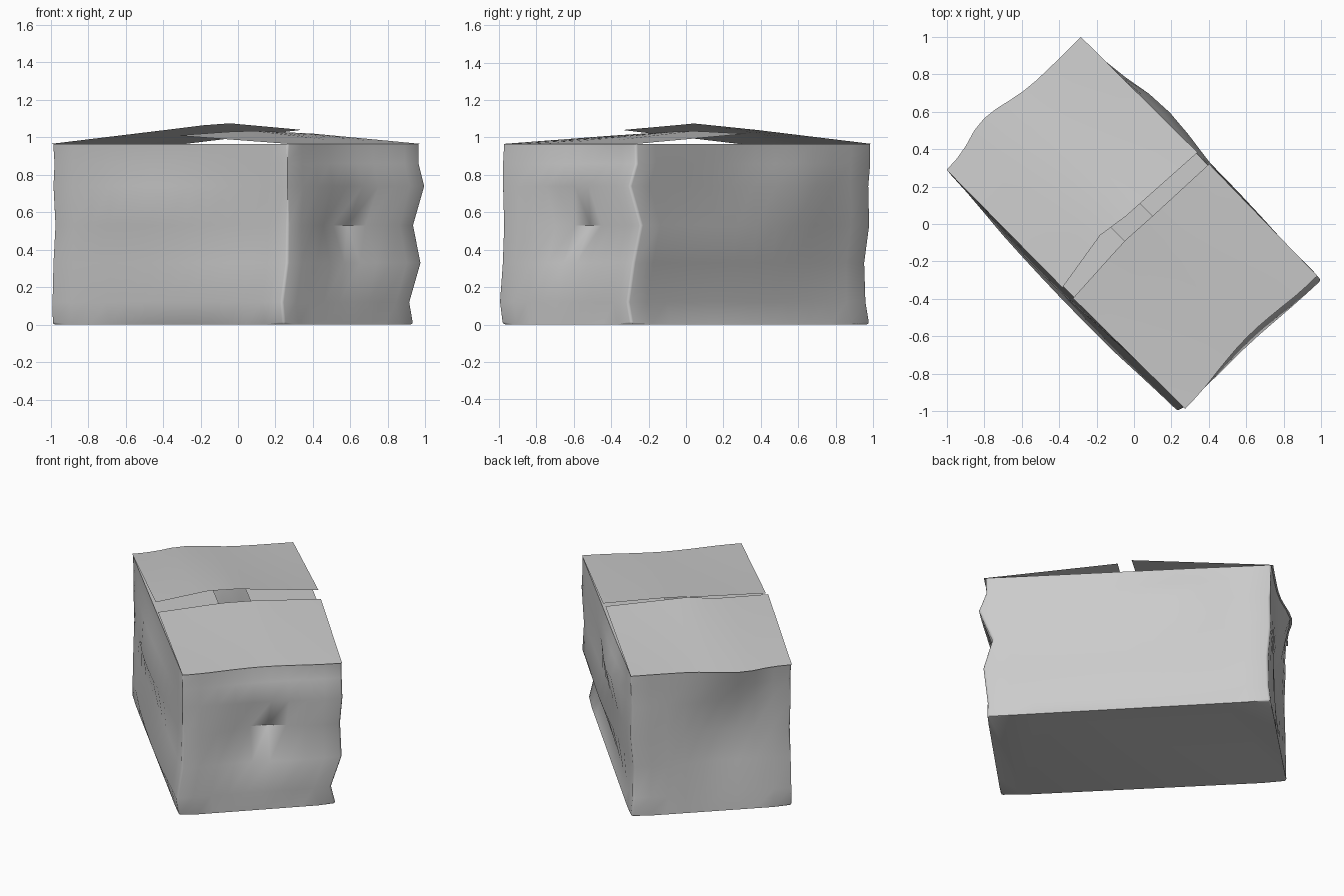
import bpy, bmesh, math
from mathutils import Vector

if "Cube" in bpy.data.objects:
    bpy.data.objects.remove(bpy.data.objects["Cube"])

# Heights of the wall rows, and the crumpled corner positions (x, y) at each row
Z = [0, .12, .33, .53, .74, .86, .965]
back = [(-.275, y) for y in (.985, .965, .958, .985, .98, .985, .99)]
left = [(x, .28) for x in (-.995, -.99, -.985, -.98, -.985, -.985, -.992)]
front = list(zip((.245, .235, .262, .265, .265, .265, .265),
                 (-.985, -1.0, -.985, -.978, -.978, -.978, -.978)))
right = list(zip((.94, .92, .98, .94, 1.0, .97, .97),
                 (-.29, -.31, -.28, -.24, -.30, -.265, -.268)))
S = math.sqrt(.5)
U, V = Vector((S, -S, 0)), Vector((S, S, 0))     # long and short box directions

# Walls: start corner, end corner, outward normal, columns,
# dents as (position 0-1, height, width, height spread, outward depth)
walls = [
    (back, left, -U, 9, [(.67, .965, .2, .13, .055), (.6, .5, .25, .2, -.05), (.25, .25, .2, .15, .02)]),
    (left, front, -V, 12, [(.4, .6, .3, .13, .055), (.5, .14, .5, .1, .035), (.45, .4, .3, .08, -.02)]),
    (front, right, U, 9, [(.5, .5, .22, .15, -.09), (.5, .965, .3, .15, -.035), (.65, .28, .15, .1, .02)]),
    (right, back, V, 12, [(.68, .72, .2, .14, .06), (.5, .35, .35, .11, .03), (.3, .15, .3, .1, -.015)]),
]


def wall_point(wall, t, row):
    a, b, n, _, dents = wall
    z = Z[row]
    p = Vector((*a[row], z)).lerp(Vector((*b[row], z)), t)
    fade = min(1, 4 * t * (1 - t) * 1.3) * (min(1, z / .12))
    push = sum(d * math.exp(-((t - c) / w) ** 2 - ((z - h) / s) ** 2) for c, h, w, s, d in dents)
    return p + n * push * fade


def finish(name, bm, angle=40):
    bmesh.ops.recalc_face_normals(bm, faces=bm.faces)
    me = bpy.data.meshes.new(name)
    bm.to_mesh(me)
    bm.free()
    ob = bpy.data.objects.new(name, me)
    bpy.context.collection.objects.link(ob)
    bpy.ops.object.select_all(action='DESELECT')
    ob.select_set(True)
    bpy.context.view_layer.objects.active = ob
    bpy.ops.object.shade_smooth_by_angle(angle=math.radians(angle))
    return ob


def sheet(name, rows):
    bm = bmesh.new()
    g = [[bm.verts.new(p) for p in r] for r in rows]
    for a, b in zip(g, g[1:]):
        for i in range(len(a) - 1):
            bm.faces.new((a[i], a[i + 1], b[i + 1], b[i]))
    bmesh.ops.recalc_face_normals(bm, faces=bm.faces)
    ob = finish(name, bm)
    if sum(p.normal.z for p in ob.data.polygons) < 0:
        ob.data.flip_normals()
    return ob


# Box body: dented ring of walls closed by a flat bottom, with softened folds
bm = bmesh.new()
grid = [[bm.verts.new(wall_point(w, i / w[3], r)) for w in walls for i in range(w[3])]
        for r in range(len(Z))]
n = len(grid[0])
for a, b in zip(grid, grid[1:]):
    for i in range(n):
        j = (i + 1) % n
        bm.faces.new((a[i], a[j], b[j], b[i]))
bm.faces.new(grid[0])
starts = [sum(w[3] for w in walls[:k]) for k in range(4)]
folds = [bm.edges.get((grid[0][i], grid[0][(i + 1) % n])) for i in range(n)]
folds += [bm.edges.get((a[k], b[k])) for k in starts for a, b in zip(grid, grid[1:])]
bmesh.ops.bevel(bm, geom=folds, offset=.014, segments=2, profile=.5, affect='EDGES')
finish("box_body", bm, 50)


def edge_at(points, v):
    # Linear lookup of (u, z) along the free edge of a flap
    for (v0, u0, z0), (v1, u1, z1) in zip(points, points[1:]):
        if v <= v1 + 1e-6:
            f = (v - v0) / (v1 - v0)
            return U * (u0 + f * (u1 - u0)) + V * v + Vector((0, 0, z0 + f * (z1 - z0)))


# Outer flaps: hinged on the short walls, lifted towards the central gap
def outer_flap(name, wall, sign, edge):
    cols = 12
    rows = []
    for k in range(7):
        row = []
        for i in range(cols + 1):
            t = i / cols
            hinge = wall_point(wall, t, 6) + wall[2] * .012
            v = sign * (t - .5) * 1.02
            row.append(hinge.lerp(edge_at(edge, v), k / 6))
        rows.append(row)
    sheet(name, rows)


outer_flap("outer_flap_left", walls[0], -1,
           [(-.51, -.03, 1.04), (-.17, -.085, 1.065), (0, -.06, 1.075), (.51, -.03, 1.04)])
outer_flap("outer_flap_right", walls[2], 1,
           [(-.51, .05, 1.01), (-.1, .028, 1.03), (.1, .04, 1.035), (.51, .057, 1.02)])

# Inner flaps: hinged on the long walls, lying level beneath the outer pair
for name, wall, side in (("inner_flap_front", walls[1], -1), ("inner_flap_back", walls[3], 1)):
    rows = []
    for k in range(4):
        row = []
        for i in range(13):
            t = .01 + .98 * i / 12
            hinge = wall_point(wall, t, 6)
            tip = U * hinge.dot(U) * .985 + V * side * .1 + Vector((0, 0, .958))
            row.append(hinge.lerp(tip, k / 3))
        rows.append(row)
    sheet(name, rows)
